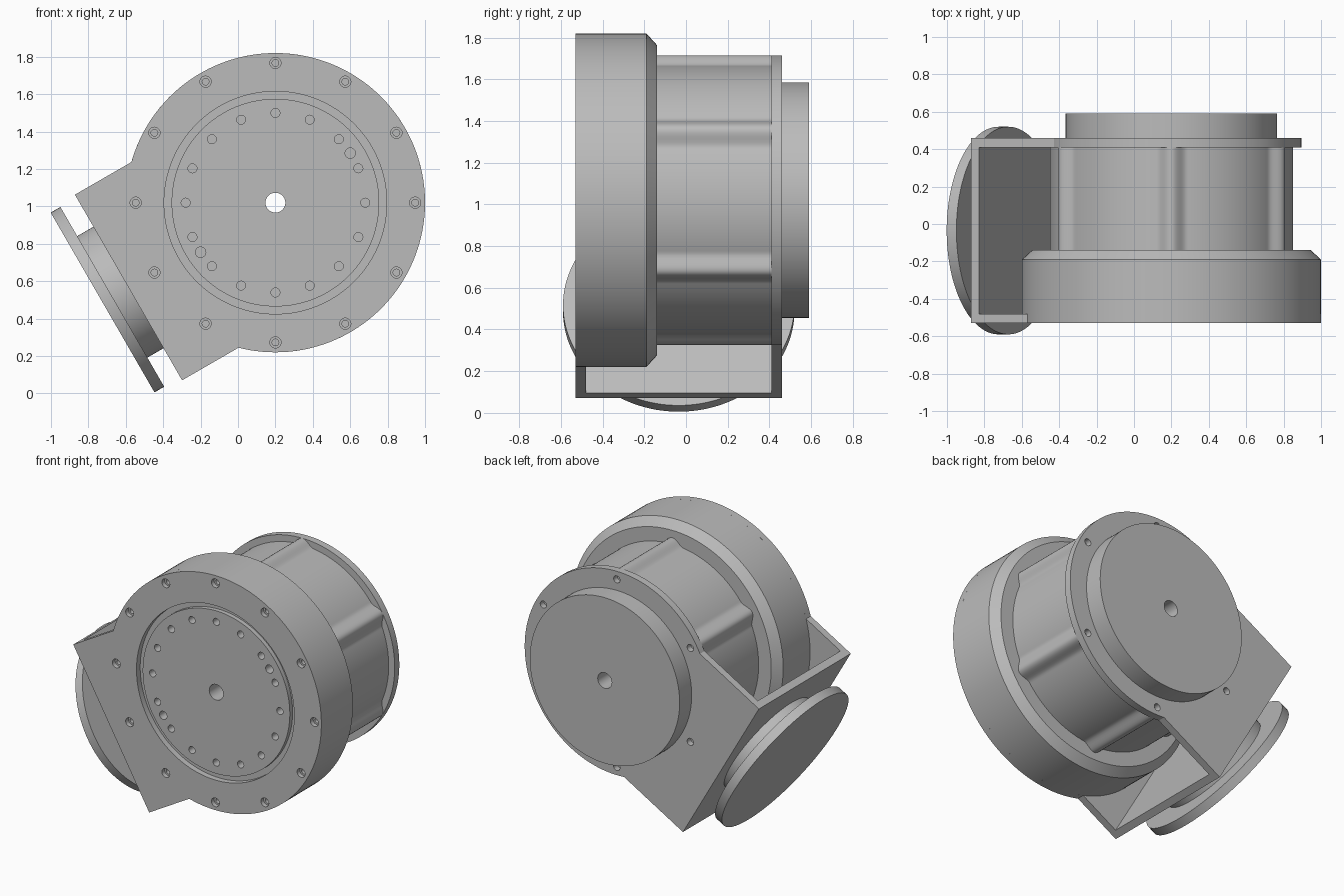
import bpy, bmesh
from math import pi, cos, sin, asin, radians
from mathutils import Matrix, Vector

cube = bpy.data.objects.get("Cube")
if cube:
    bpy.data.objects.remove(cube, do_unlink=True)

CX, CZ = 0.2, 1.02            # main axis, running along y
FRONT, BACK = -0.53, 0.46     # outer faces of the frame plates
WALL = 0.05
HALF, REACH = 0.573, 0.907    # half width and reach of the angled arm
ARM = radians(210)
BORE = 0.053

metal = bpy.data.materials.new("satin grey")
metal.use_nodes = True
grey = (0.5, 0.5, 0.5, 1)
metal.diffuse_color = grey
metal.node_tree.nodes["Principled BSDF"].inputs["Base Color"].default_value = grey


def make(name, bm):
    bmesh.ops.recalc_face_normals(bm, faces=bm.faces)
    me = bpy.data.meshes.new(name)
    bm.to_mesh(me)
    bm.free()
    me.materials.append(metal)
    ob = bpy.data.objects.new(name, me)
    bpy.context.collection.objects.link(ob)
    return ob


def polar(r, a, y):
    return Vector((CX + r * cos(a), y, CZ + r * sin(a)))


def main_axis(r, a, h):
    return polar(r, a, h)


def arm_axis(r, a, h):
    """Axis of the side flange, pointing out along the arm."""
    out = Vector((cos(ARM), 0, sin(ARM)))
    side = Vector((-sin(ARM), 0, cos(ARM)))
    centre = Vector((CX, (FRONT + BACK) / 2, CZ))
    return centre + out * h + side * r * cos(a) + Vector((0, r * sin(a), 0))


def lathe(name, profile, place=main_axis, seg=128, swell=None):
    """Spin a closed (radius, height) profile into a ring-shaped solid."""
    bm = bmesh.new()
    rings = []
    for i in range(seg):
        a = 2 * pi * i / seg
        rings.append([bm.verts.new(place(r + (swell(a) if swell and r > BORE else 0), a, h))
                      for r, h in profile])
    n = len(profile)
    for i in range(seg):
        p, q = rings[i], rings[(i + 1) % seg]
        for j in range(n):
            k = (j + 1) % n
            bm.faces.new((p[j], p[k], q[k], q[j]))
    return make(name, bm)


def disc(name, profile, place):
    """Spin an open profile and cap both ends."""
    bm = bmesh.new()
    seg = 128
    rings = [[bm.verts.new(place(r, 2 * pi * i / seg, h)) for i in range(seg)] for r, h in profile]
    for p, q in zip(rings, rings[1:]):
        for i in range(seg):
            k = (i + 1) % seg
            bm.faces.new((p[i], p[k], q[k], q[i]))
    bm.faces.new(rings[0])
    bm.faces.new(rings[-1])
    return make(name, bm)


def prism(name, points, y0, y1):
    bm = bmesh.new()
    a = [bm.verts.new((x, y0, z)) for x, z in points]
    b = [bm.verts.new((x, y1, z)) for x, z in points]
    bm.faces.new(a)
    bm.faces.new(b)
    for i in range(len(a)):
        k = (i + 1) % len(a)
        bm.faces.new((a[i], a[k], b[k], b[i]))
    return make(name, bm)


def arm_point(d, s):
    return (CX + d * cos(ARM) - s * sin(ARM), CZ + d * sin(ARM) + s * cos(ARM))


def plate(name, radius, y0, y1):
    """Round plate with a rectangular arm tangent to its rim."""
    half = asin(HALF / radius)
    n = 112
    pts = []
    for i in range(n + 1):
        a = ARM + half + (2 * pi - 2 * half) * i / n
        pts.append((CX + radius * cos(a), CZ + radius * sin(a)))
    pts += [arm_point(REACH, -HALF), arm_point(REACH, HALF)]
    return prism(name, pts, y0, y1)


def drills(radius, spots, y0, y1, seg=20):
    """One cutter mesh holding a cylinder at each (radius, angle) spot."""
    bm = bmesh.new()
    for r, a in spots:
        m = Matrix.Translation(polar(r, a, (y0 + y1) / 2)) @ Matrix.Rotation(pi / 2, 4, 'X')
        bmesh.ops.create_cone(bm, cap_ends=True, segments=seg, radius1=radius,
                              radius2=radius, depth=y1 - y0, matrix=m)
    return make("cutter", bm)


def boolean(target, tool, mode='DIFFERENCE', keep=False):
    mod = target.modifiers.new("cut", 'BOOLEAN')
    mod.operation, mod.object, mod.solver = mode, tool, 'EXACT'
    bpy.context.view_layer.objects.active = target
    bpy.ops.object.modifier_apply(modifier=mod.name)
    if not keep:
        bpy.data.objects.remove(tool, do_unlink=True)


def circle(r, n, start=0.0):
    return [(r, start + 2 * pi * i / n) for i in range(n)]


# Frame: front plate, rear plate and the end wall that joins them
frame = plate("housing_frame", 0.8, FRONT, FRONT + WALL)
rear = plate("rear_plate", 0.695, BACK - WALL, BACK)
wall = prism("end_wall", [arm_point(REACH - WALL, -HALF), arm_point(REACH, -HALF),
                          arm_point(REACH, HALF), arm_point(REACH - WALL, HALF)], FRONT, BACK)
boolean(frame, wall, 'UNION')
boolean(frame, rear, 'UNION')

# Chamfered drum behind the front plate
drum = lathe("front_drum", [(BORE, FRONT + WALL), (0.8, FRONT + WALL), (0.8, -0.19),
                            (0.745, -0.14), (BORE, -0.14)])

# Bore, groove, recessed face and bolt holes
boolean(frame, drills(BORE, [(0, 0)], -1, 1, 48))
boolean(frame, lathe("cutter", [(0.555, -0.6), (0.595, -0.6), (0.595, -0.49), (0.555, -0.49)]))
boolean(frame, drills(0.575, [(0, 0)], -0.6, FRONT + 0.01, 96))
dowels = [(0.48, radians(33.5)), (0.48, radians(213.5))]
for radius, spots, depth in ((0.03, circle(0.747, 12), 0.03), (0.018, circle(0.747, 12), 0.1),
                             (0.024, circle(0.48, 16), 0.08), (0.028, dowels, 0.08)):
    tool = drills(radius, spots, -0.6, FRONT + depth)
    if depth > WALL:
        boolean(drum, tool, keep=True)
    boolean(frame, tool)
boolean(frame, drills(0.024, circle(0.64, 6, pi / 6), BACK - 0.04, 0.6))


# Body with six soft ribs
def rib(a):
    d = (a - pi / 6 + pi / 6) % (pi / 3) - pi / 6
    return 0.045 * (0.5 + 0.5 * cos(pi * d / 0.13)) if abs(d) < 0.13 else 0


body = lathe("ribbed_body", [(BORE, -0.14), (0.65, -0.14), (0.65, BACK - WALL),
                             (BORE, BACK - WALL)], seg=360, swell=rib)

# Rear boss
boss = lathe("rear_boss", [(BORE, BACK), (0.565, BACK), (0.565, 0.59), (BORE, 0.59)])

# Side flange: neck and mounting disc
side = disc("side_flange", [(0.375, REACH), (0.375, 1.007), (0.555, 1.007), (0.555, 1.067)], arm_axis)

for ob in (frame, drum, body, boss, side):
    bpy.ops.object.select_all(action='DESELECT')
    ob.select_set(True)
    bpy.context.view_layer.objects.active = ob
    bpy.ops.object.shade_smooth_by_angle(angle=radians(30))
